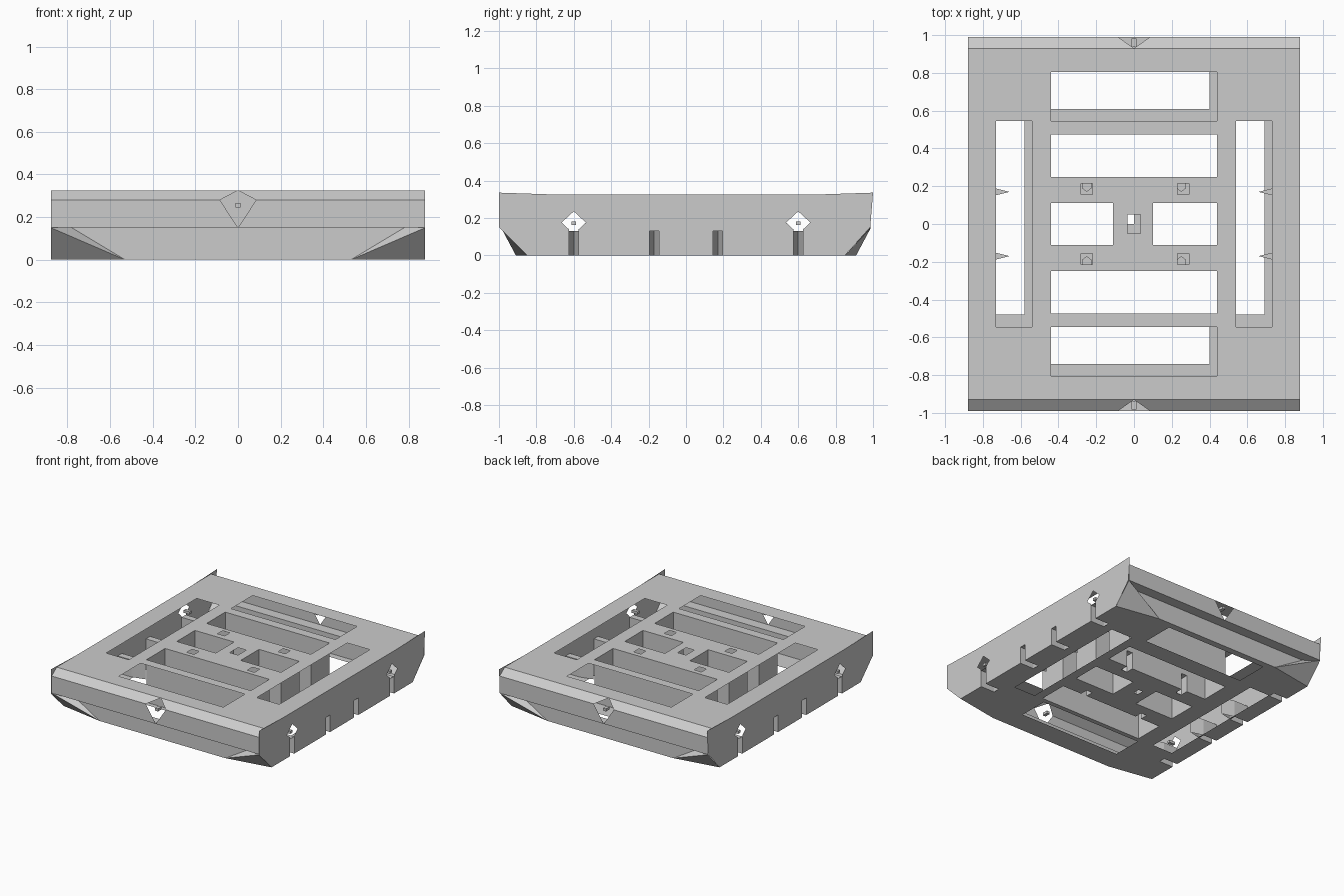
import bpy, bmesh
from mathutils import Vector
from mathutils.geometry import tessellate_polygon

cube = bpy.data.objects.get("Cube")
if cube:
    bpy.data.objects.remove(cube, do_unlink=True)

grey = bpy.data.materials.new("plain_grey")
grey.use_nodes = True
tone = (0.6, 0.6, 0.6, 1)
grey.diffuse_color = tone
grey.node_tree.nodes["Principled BSDF"].inputs["Base Color"].default_value = tone

W, L, H = 0.878, 1.0, 0.325      # half width, half length, deck height
LIP, INSET = 0.15, 0.91          # overhang height, recessed end wall
SLOT_H, SLOT_W = 0.13, 0.025     # slot height, half width
SIDE_SLOTS = (-0.6, -0.17, 0.17, 0.6)
CELL_SLOTS = (-0.25, 0.25)


def sheet(bm, loops, out):
    """Fill an outline (first loop) with holes, facing the given direction."""
    loops = [[Vector(p) for p in loop] for loop in loops]
    pts = [p for loop in loops for p in loop]
    verts = [bm.verts.new(p) for p in pts]
    for a, b, c in tessellate_polygon(loops):
        normal = (pts[b] - pts[a]).cross(pts[c] - pts[a])
        if normal.length < 1e-9:
            continue
        order = (a, b, c) if normal.dot(Vector(out)) > 0 else (a, c, b)
        bm.faces.new([verts[i] for i in order])


def rect(x0, x1, y0, y1):
    return [(x0, y0), (x1, y0), (x1, y1), (x0, y1)]


def at_z(loop, z):
    return [(x, y, z) for x, y in loop]


def finish(name, bm):
    mesh = bpy.data.meshes.new(name)
    bm.to_mesh(mesh)
    bm.free()
    mesh.materials.append(grey)
    obj = bpy.data.objects.new(name, mesh)
    bpy.context.collection.objects.link(obj)


def wall(bm, a, b, z0, z1, out):
    sheet(bm, [[(*a, z0), (*b, z0), (*b, z1), (*a, z1)]], out)


def pocket(bm, mouth, direction, depth, tip):
    """Slot recess running inwards and narrowing to a point."""
    m, d = Vector(mouth), Vector(direction)
    side = Vector((-d.y, d.x)) * SLOT_W
    plan = [m - side, m - side + d * depth, m + d * tip,
            m + side + d * depth, m + side]
    centre = m + d * depth * 0.6
    for a, b in zip(plan, plan[1:]):
        wall(bm, a, b, 0, SLOT_H, (*(centre - (a + b) / 2), 0))
    sheet(bm, [at_z(plan, SLOT_H)], (0, 0, -1))


# Hollow cells between deck and base
wide_cells = [rect(-0.44, 0.44, 0.25, 0.475), rect(-0.44, 0.44, -0.475, -0.25)]
mid_cells = [rect(-0.44, -0.11, -0.11, 0.11), rect(0.10, 0.44, -0.11, 0.11)]

# Deck with its openings
bm = bmesh.new()
holes = wide_cells + mid_cells + [
    rect(-0.44, 0.44, 0.545, 0.805), rect(-0.44, 0.44, -0.805, -0.545),
    rect(-0.73, -0.54, -0.545, 0.545), rect(0.54, 0.73, -0.545, 0.545),
    rect(-0.035, 0.035, -0.05, 0.05)]
holes += [rect(x - 0.03, x + 0.03, y - 0.03, y + 0.03)
          for x in (-0.25, 0.26) for y in (-0.185, 0.185)]
sheet(bm, [at_z(l, H) for l in [rect(-W, W, -0.93, 0.93)] + holes], (0, 0, 1))
finish("deck", bm)

# Base with slot notches along its sides and inside the wide cells
bm = bmesh.new()
half = [(0.53, -INSET), (W, -0.85)]
for y in SIDE_SLOTS:
    half += [(W, y - SLOT_W), (0.76, y - SLOT_W), (0.76, y + SLOT_W), (W, y + SLOT_W)]
half += [(W, 0.85), (0.53, INSET)]
outline = half + [(-x, -y) for x, y in half]
notched = [(-0.44, 0.25)]
for x in CELL_SLOTS:
    notched += [(x - SLOT_W, 0.25), (x - SLOT_W, 0.19), (x + SLOT_W, 0.19), (x + SLOT_W, 0.25)]
notched += [(0.44, 0.25), (0.44, 0.475), (-0.44, 0.475)]
holes = mid_cells + [
    notched, [(-x, -y) for x, y in notched],
    rect(-0.46, 0.40, 0.61, 0.86), rect(-0.46, 0.40, -0.74, -0.51),
    rect(-0.75, -0.58, -0.48, 0.58), rect(0.51, 0.69, -0.48, 0.58),
    rect(-0.035, 0, 0, 0.05)]
sheet(bm, [at_z(l, 0) for l in [outline] + holes], (0, 0, -1))
finish("base", bm)

# Cell walls
bm = bmesh.new()
for cell in wide_cells + mid_cells:
    centre = sum((Vector(p) for p in cell), Vector((0, 0))) / 4
    for a, b in zip(cell, cell[1:] + cell[:1]):
        a, b = Vector(a), Vector(b)
        out = (*(centre - (a + b) / 2), 0)
        if a.y == b.y and abs(a.y) == 0.25:
            y = a.y
            line = [(-0.44, y, 0)]
            for x in CELL_SLOTS:
                line += [(x - SLOT_W, y, 0), (x - SLOT_W, y, SLOT_H),
                         (x + SLOT_W, y, SLOT_H), (x + SLOT_W, y, 0)]
                pocket(bm, (x, y), (0, -1 if y > 0 else 1), 0.06, 0.08)
            line += [(0.44, y, 0), (0.44, y, H), (-0.44, y, H)]
            sheet(bm, [line], out)
        else:
            wall(bm, a, b, 0, H, out)
finish("cell_walls", bm)

# Side plates with slots, keyhole openings and raised corner tips
for s, name in ((1, "left_side"), (-1, "right_side")):
    bm = bmesh.new()
    line = [(-0.85, 0)]
    for y in SIDE_SLOTS:
        if abs(y) > 0.5:
            key = [(-SLOT_W, 0), (-SLOT_W, 0.138), (-0.065, 0.175), (0, 0.235),
                   (0.065, 0.175), (SLOT_W, 0.138), (SLOT_W, 0)]
        else:
            key = [(-SLOT_W, 0), (-SLOT_W, SLOT_H), (SLOT_W, SLOT_H), (SLOT_W, 0)]
        line += [(y + dy, z) for dy, z in key]
        pocket(bm, (s * W, y), (-s, 0), W - 0.76, W - 0.66)
    line += [(0.85, 0), (0.985, LIP), (L, 0.335), (0.7, H),
             (-0.7, H), (-L, 0.335), (-L, LIP)]
    sheet(bm, [[(s * W, y, z) for y, z in line]], (s, 0, 0))
    finish(name, bm)

# End walls with bevelled top edge, pointed notch and recessed lower wall
for s, name in ((-1, "front_end"), (1, "back_end")):
    bm = bmesh.new()
    e, r = s * 0.99, s * INSET
    sheet(bm, [[(-W, e, LIP), (W, e, LIP), (W, e, 0.28), (0.085, e, 0.28),
                (0, e, LIP), (-0.085, e, 0.28), (-W, e, 0.28)]], (0, s, 0))
    for m in (-1, 1):
        sheet(bm, [[(m * W, e, 0.28), (m * 0.085, e, 0.28), (0, s * 0.93, H),
                    (m * W, s * 0.93, H)]], (0, s, 1))
        sheet(bm, [[(m * 0.53, r, 0), (m * 0.78, r, LIP), (m * W, e, LIP)]], (m, s, -1))
        sheet(bm, [[(m * 0.53, r, 0), (m * W, e, LIP), (m * W, s * 0.85, 0)]], (m, s, -1))
    sheet(bm, [[(-W, e, LIP), (W, e, LIP), (0.78, r, LIP), (-0.78, r, LIP)]], (0, 0, -1))
    sheet(bm, [[(-0.53, r, 0), (0.53, r, 0), (0.78, r, LIP), (-0.78, r, LIP)]], (0, s, 0))
    finish(name, bm)


# Small lashing pins inside the notches and keyholes
def pin(name, location, size):
    bpy.ops.mesh.primitive_cube_add(size=1, location=location)
    obj = bpy.context.object
    obj.name, obj.scale = name, size
    obj.data.materials.append(grey)


for s in (-1, 1):
    pin("end_pin", (0, s * 0.96, 0.255), (0.025, 0.045, 0.02))
    for y in (-0.6, 0.6):
        pin("side_pin", (s * 0.845, y, 0.172), (0.05, 0.025, 0.02))
